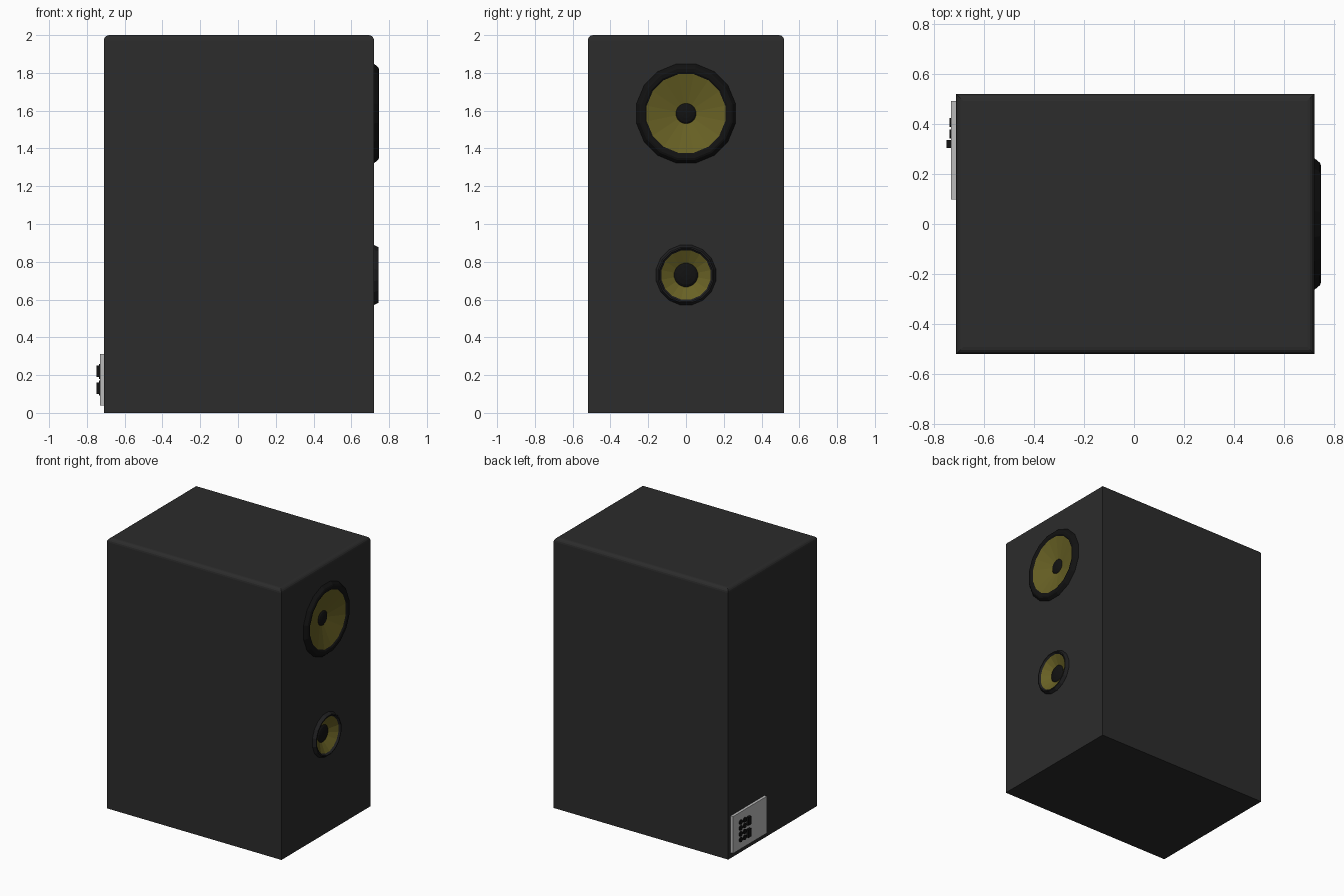
import bpy, bmesh, math
from mathutils import Matrix

if "Cube" in bpy.data.objects:
    bpy.data.objects.remove(bpy.data.objects["Cube"])


def material(name, rgb):
    m = bpy.data.materials.new(name)
    m.diffuse_color = (*rgb, 1)
    m.use_nodes = True
    m.node_tree.nodes["Principled BSDF"].inputs["Base Color"].default_value = m.diffuse_color
    return m


CABINET = material("cabinet_charcoal", (0.025, 0.025, 0.025))
BLACK = material("rubber_black", (0.006, 0.006, 0.006))
TRIM = material("trim_dark", (0.014, 0.014, 0.015))
YELLOW = material("cone_yellow", (0.14, 0.12, 0.018))
PLATE = material("plate_grey", (0.5, 0.5, 0.5))


def finish(name, bm, mat):
    bmesh.ops.recalc_face_normals(bm, faces=bm.faces)
    me = bpy.data.meshes.new(name)
    bm.to_mesh(me)
    bm.free()
    ob = bpy.data.objects.new(name, me)
    bpy.context.collection.objects.link(ob)
    me.materials.append(mat)
    return ob


def add_box(bm, x, y, z):
    """Box spanning the given (min, max) ranges."""
    size = [b - a for a, b in (x, y, z)]
    mid = [(a + b) / 2 for a, b in (x, y, z)]
    m = Matrix.Translation(mid) @ Matrix.Diagonal((*size, 1))
    return bmesh.ops.create_cube(bm, size=1, matrix=m)["verts"]


def add_disc(bm, x0, x1, r, y, z, sides):
    """Cylinder along x."""
    m = Matrix.Translation(((x0 + x1) / 2, y, z)) @ Matrix.Rotation(math.pi / 2, 4, 'Y')
    bmesh.ops.create_cone(bm, cap_ends=True, segments=sides, radius1=r, radius2=r,
                          depth=x1 - x0, matrix=m)


def lathe(name, profile, z, mat, sides=16):
    """Revolve (radius, x) points around the x axis at height z."""
    bm = bmesh.new()
    rings = []
    for r, x in profile:
        if r == 0:
            rings.append([bm.verts.new((x, 0, z))] * sides)
            continue
        ring = []
        for i in range(sides):
            a = 2 * math.pi * (i + 0.5) / sides
            ring.append(bm.verts.new((x, r * math.cos(a), z + r * math.sin(a))))
        rings.append(ring)
    for a, b in zip(rings, rings[1:]):
        for i in range(sides):
            j = (i + 1) % sides
            vs = [a[i], a[j], b[j], b[i]]
            bm.faces.new(list(dict.fromkeys(vs)))
    ob = finish(name, bm, mat)
    # open surfaces: make sure they face outward along +x
    if sum(p.normal.x * p.area for p in ob.data.polygons) < 0:
        ob.data.flip_normals()
    return ob


# cabinet with rounded top edges
bm = bmesh.new()
add_box(bm, (-0.71, 0.72), (-0.52, 0.52), (0, 2))
top = [e for e in bm.edges if all(v.co.z > 1.9 for v in e.verts)]
bmesh.ops.bevel(bm, geom=top, offset=0.028, segments=4, profile=0.5, affect='EDGES')
cabinet = finish("cabinet", bm, CABINET)

# driver openings cut into the baffle
bm = bmesh.new()
add_disc(bm, 0.66, 0.80, 0.235, 0, 1.585, 32)
add_disc(bm, 0.66, 0.80, 0.140, 0, 0.73, 32)
cutter = finish("driver_cutter", bm, CABINET)
cutter.hide_render = True
cut = cabinet.modifiers.new("openings", 'BOOLEAN')
cut.object = cutter
cut.operation = 'DIFFERENCE'
cut.solver = 'EXACT'
bpy.context.view_layer.objects.active = cabinet
bpy.ops.object.modifier_apply(modifier="openings")
bpy.data.objects.remove(cutter)

# large driver
Z = 1.585
lathe("woofer_surround", [(0.268, 0.718), (0.266, 0.723), (0.250, 0.742), (0.240, 0.746),
                          (0.222, 0.744), (0.211, 0.736)], Z, BLACK)
lathe("woofer_cone", [(0.213, 0.737), (0.052, 0.692)], Z, YELLOW)
lathe("woofer_dust_cap", [(0.055, 0.692), (0.045, 0.699), (0.025, 0.704), (0, 0.706)], Z, BLACK)

# small driver
Z = 0.73
lathe("midrange_surround", [(0.162, 0.718), (0.160, 0.724), (0.149, 0.744), (0.142, 0.745),
                            (0.132, 0.732)], Z, TRIM)
lathe("midrange_cone", [(0.134, 0.733), (0.062, 0.692)], Z, YELLOW)
lathe("midrange_dust_cap", [(0.065, 0.692), (0.052, 0.700), (0.028, 0.705), (0, 0.707)], Z, BLACK)

# connector plate on the back
bm = bmesh.new()
add_box(bm, (-0.73, -0.705), (0.097, 0.492), (0.04, 0.313))
finish("connector_plate", bm, PLATE)

# round sockets in a grid
bm = bmesh.new()
for y in (0.405, 0.36):
    for z in (0.11, 0.153, 0.197, 0.24):
        add_disc(bm, -0.737, -0.725, 0.018, y, z, 12)
finish("sockets", bm, BLACK)

# raised terminals
bm = bmesh.new()
for z in (0.13, 0.22):
    add_box(bm, (-0.748, -0.725), (0.303, 0.335), (z - 0.03, z + 0.03))
finish("terminals", bm, BLACK)
